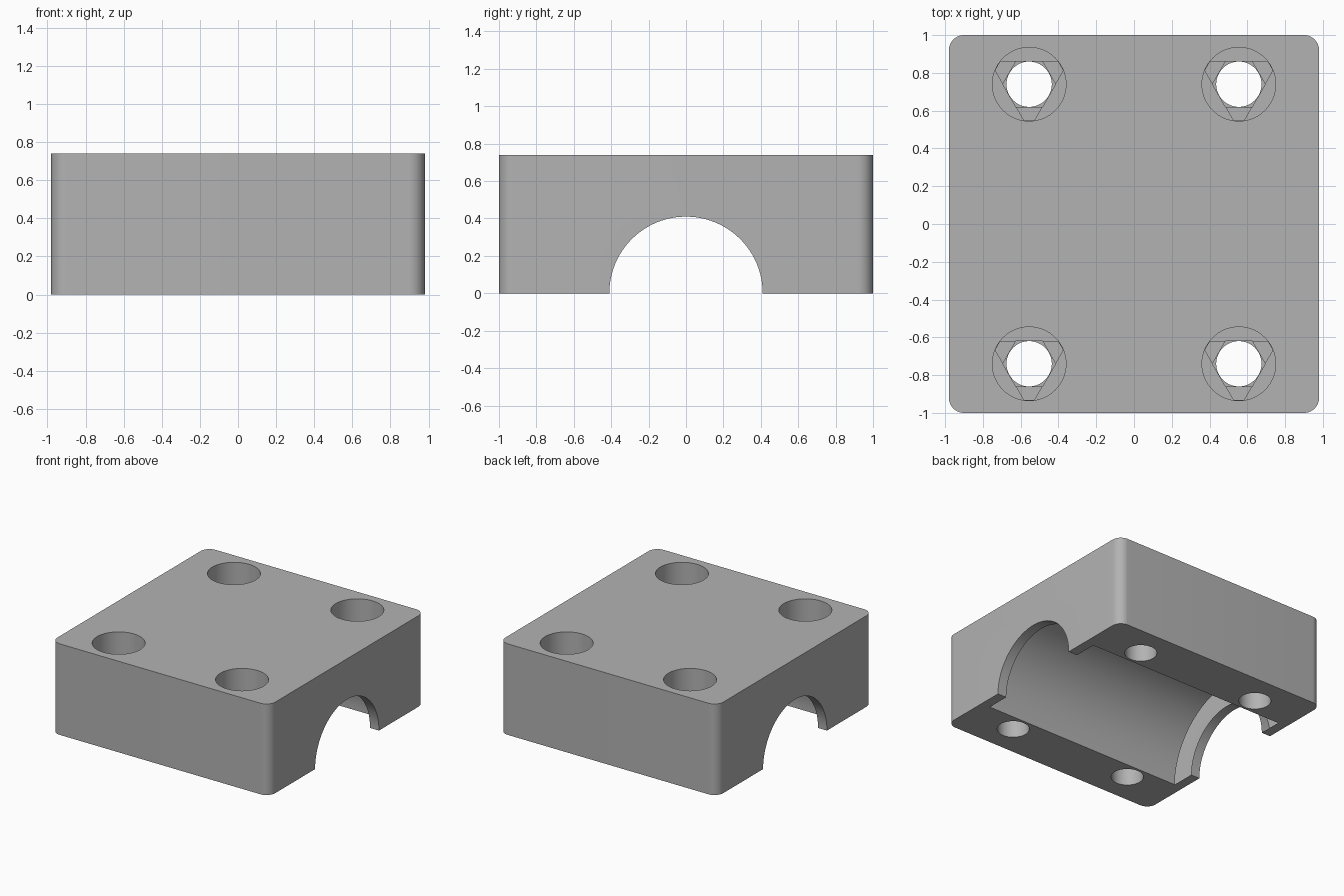
import bpy, bmesh
from math import cos, sin, pi, radians

if "Cube" in bpy.data.objects:
    bpy.data.objects.remove(bpy.data.objects["Cube"], do_unlink=True)

HALF_X, HALF_Y, HEIGHT, CORNER = 0.98, 1.0, 0.74, 0.08
FLOOR, STEP = 0.36, 0.02          # screw head seat and bridging steps
HEAD_R, SCREW_R = 0.195, 0.12

grey = bpy.data.materials.new("mid_grey")
grey.use_nodes = True
colour = (0.45, 0.45, 0.45, 1)
grey.diffuse_color = colour
grey.node_tree.nodes["Principled BSDF"].inputs["Base Color"].default_value = colour


def prism(name, outline, low, high, place=lambda u, v, w: (u, v, w)):
    """Extrude a closed outline between two levels; place maps it into space."""
    bm = bmesh.new()
    rings = [[bm.verts.new(place(u, v, w)) for u, v in outline] for w in (low, high)]
    bm.faces.new(rings[0][::-1])
    bm.faces.new(rings[1])
    n = len(outline)
    for i in range(n):
        j = (i + 1) % n
        bm.faces.new((rings[0][i], rings[0][j], rings[1][j], rings[1][i]))
    bmesh.ops.recalc_face_normals(bm, faces=bm.faces)
    mesh = bpy.data.meshes.new(name)
    bm.to_mesh(mesh)
    bm.free()
    mesh.materials.append(grey)
    obj = bpy.data.objects.new(name, mesh)
    bpy.context.collection.objects.link(obj)
    return obj


def ring(radius, angles, x=0, y=0):
    return [(x + radius * cos(a), y + radius * sin(a)) for a in angles]


def circle(radius, sides, x=0, y=0):
    return ring(radius, [2 * pi * i / sides for i in range(sides)], x, y)


def cut(cutter):
    mod = block.modifiers.new("cut", "BOOLEAN")
    mod.operation, mod.solver, mod.object = "DIFFERENCE", "EXACT", cutter
    bpy.ops.object.modifier_apply(modifier=mod.name)
    bpy.data.objects.remove(cutter, do_unlink=True)


# Block with rounded vertical corners
outline = []
for q, (sx, sy) in enumerate([(1, 1), (-1, 1), (-1, -1), (1, -1)]):
    angles = [radians(90 * q + 90 * i / 12) for i in range(13)]
    outline += ring(CORNER, angles, sx * (HALF_X - CORNER), sy * (HALF_Y - CORNER))
block = prism("bearing_block", outline, 0, HEIGHT)
bpy.context.view_layer.objects.active = block
block.select_set(True)

# Shaft opening through both ends, and the wider bearing pocket between the lips
along_x = lambda u, v, w: (w, u, v)
cut(prism("shaft_cutter", circle(0.41, 96), -1.2, 1.2, along_x))
cut(prism("pocket_cutter", circle(0.6, 96), -0.9, 0.9, along_x))

# Four counterbored screw holes, stepped through a clipped triangle and a hexagon
clip = [radians(120 * k + 30 + s * 22) for k in range(3) for s in (-0.36, 0.36)]
for x in (-0.555, 0.555):
    for y in (-0.74, 0.74):
        cut(prism("head_cutter", circle(HEAD_R, 64, x, y), FLOOR, 1))
        cut(prism("triangle_cutter", ring(HEAD_R - 0.001, clip, x, y), FLOOR - STEP, FLOOR + 0.1))
        cut(prism("hexagon_cutter", circle(0.14, 6, x, y), FLOOR - 2 * STEP, FLOOR + 0.1))
        cut(prism("screw_cutter", circle(SCREW_R, 48, x, y), -0.2, FLOOR + 0.1))

bpy.ops.object.shade_smooth_by_angle(angle=radians(30))
